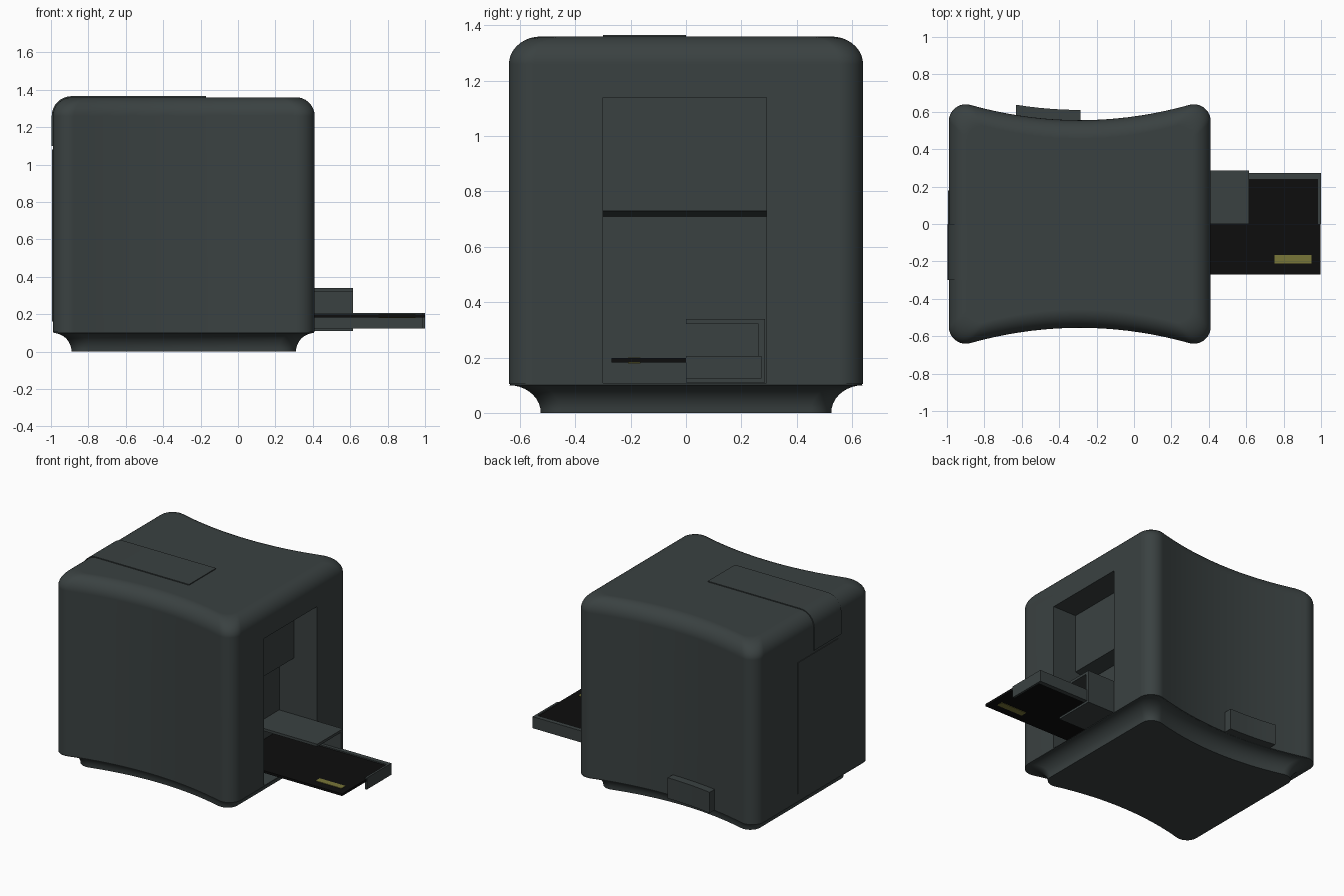
import bpy, bmesh, math

old = bpy.data.objects.get("Cube")
if old:
    bpy.data.objects.remove(old, do_unlink=True)

CX = -0.29           # centre of the cube-shaped case
HALF_X, HALF_Y = 0.70, 0.64
HEIGHT, ROUND = 1.36, 0.10


def material(name, rgb):
    m = bpy.data.materials.new(name)
    m.use_nodes = True
    color = (*rgb, 1.0)
    m.diffuse_color = color
    m.node_tree.nodes["Principled BSDF"].inputs["Base Color"].default_value = color
    return m


GREY = material("slate grey", (0.042, 0.053, 0.053))
BLACK = material("board black", (0.004, 0.004, 0.004))
GOLD = material("contact gold", (0.19, 0.18, 0.04))


def finish(bm, name, mat):
    bmesh.ops.recalc_face_normals(bm, faces=bm.faces)
    mesh = bpy.data.meshes.new(name)
    bm.to_mesh(mesh)
    bm.free()
    mesh.materials.append(mat)
    ob = bpy.data.objects.new(name, mesh)
    bpy.context.collection.objects.link(ob)
    return ob


def loft(name, rings, mat):
    """Skin a stack of equal-length closed rings and cap both ends."""
    bm = bmesh.new()
    loops = [[bm.verts.new(p) for p in ring] for ring in rings]
    for a, b in zip(loops, loops[1:]):
        for i in range(len(a)):
            j = (i + 1) % len(a)
            bm.faces.new((a[i], a[j], b[j], b[i]))
    bm.faces.new(loops[0])
    bm.faces.new(loops[-1])
    return finish(bm, name, mat)


def box(name, x, y, z, mat):
    return loft(name, [[(x[0], y[0], h), (x[1], y[0], h), (x[1], y[1], h), (x[0], y[1], h)]
                       for h in z], mat)


def extrude_y(name, profile, y, mat):
    return loft(name, [[(px, d, pz) for px, pz in profile] for d in y], mat)


def waist(t):
    """Half depth of the concave front and back at distance t from the centre."""
    return 0.555 + 0.238 * t * t


def smooth(ob):
    bpy.ops.object.select_all(action="DESELECT")
    ob.select_set(True)
    bpy.context.view_layer.objects.active = ob
    bpy.ops.object.shade_smooth_by_angle(angle=math.radians(35))


# Plan outline: concave front and back, flat sides, rounded corners
corner = [math.radians(105 * i / 10) for i in range(11)]
quarter = [(0.61 + 0.09 * math.cos(a), 0.55 + 0.09 * math.sin(a)) for a in corner]
quarter += [(t, waist(t)) for t in (0.587 * (1 - i / 9) for i in range(1, 9))]
back = quarter + [(0, waist(0))] + [(-x, y) for x, y in reversed(quarter)]
outline = back + [(-x, -y) for x, y in back]


def ring(inset, z):
    sx, sy = 1 - inset / HALF_X, 1 - 1.15 * inset / HALF_Y
    return [(CX + x * sx, y * sy, z) for x, y in outline]


# Case with rounded top and bottom and a thin seam above the base
arc = [(ROUND * (1 - math.cos(a)), ROUND * (1 - math.sin(a)))
       for a in (math.pi / 2 * i / 9 for i in range(10))]
lower = [ring(i, d) for i, d in reversed([(ROUND - d, ROUND - i) for i, d in arc])]
if lower[0][0][2] > lower[-1][0][2]:
    lower.reverse()
upper = [ring(i, HEIGHT - d) for i, d in arc]
upper.sort(key=lambda r: r[0][2])
seam = [ring(0.004, 0.101), ring(0.004, 0.104), ring(0, 0.105)]
case = loft("case", lower + seam + upper, GREY)

# Stepped bay in the side of the case
bay = [(0.6, 0.108), (0.6, 1.14), (0.23, 1.14), (0.23, 0.73), (0.12, 0.71), (0.12, 0.108)]
cutter = extrude_y("bay_cutter", bay, (-0.30, 0.29), GREY)
cutter.hide_render = True
cut = case.modifiers.new("bay", "BOOLEAN")
cut.operation, cut.solver, cut.object = "DIFFERENCE", "EXACT", cutter
bpy.context.view_layer.objects.active = case
bpy.ops.object.modifier_apply(modifier=cut.name)
bpy.data.objects.remove(cutter, do_unlink=True)
smooth(case)
case.modifiers.new("even shading", "WEIGHTED_NORMAL").keep_sharp = True

# Flap that folds from the top over the far side
bend = [math.pi / 2 * i / 8 for i in range(9)]


def fold(r):
    curve = [(-0.89 - r * math.cos(a), 1.26 + r * math.sin(a)) for a in bend]
    return [(-0.89 - r, 1.10)] + curve + [(-0.17, 1.26 + r)]


flap = extrude_y("top_flap", fold(0.106) + fold(0.085)[::-1], (-0.30, 0.0), GREY)
smooth(flap)

# Narrow door on the far side
box("side_door", (-0.994, -0.97), (-0.27, 0.18), (0.16, 1.08), GREY)

# Tab low on the curved back
xs = [-0.63 + 0.345 * i / 6 for i in range(7)]
plan = [(x, waist(x - CX) + 0.055) for x in xs] + [(x, waist(x - CX) - 0.04) for x in xs[::-1]]
tab = loft("back_tab", [[(x, y, z) for x, y in plan] for z in (0.105, 0.25)], GREY)
smooth(tab)

# Sleeve around half of the drawer, open to the front and the end
sleeve_x = (0.12, 0.615)
box("sleeve_top", sleeve_x, (0.0, 0.285), (0.322, 0.34), GREY)
box("sleeve_back", sleeve_x, (0.262, 0.285), (0.125, 0.322), GREY)
box("sleeve_bottom", sleeve_x, (0.0, 0.285), (0.11, 0.125), GREY)

# Sliding board with its rim, end lip and contacts on both faces
box("board", (0.12, 0.988), (-0.27, 0.245), (0.182, 0.198), BLACK)
box("board_end", (0.988, 0.998), (-0.27, 0.0), (0.182, 0.198), BLACK)
box("drawer_rim", (0.12, 1.0), (0.24, 0.272), (0.125, 0.206), GREY)
box("drawer_lip", (0.985, 1.0), (0.0, 0.268), (0.125, 0.206), GREY)
for side, z in (("upper", (0.196, 0.201)), ("lower", (0.179, 0.184))):
    box(side + "_contacts", (0.75, 0.95), (-0.21, -0.165), z, GOLD)
